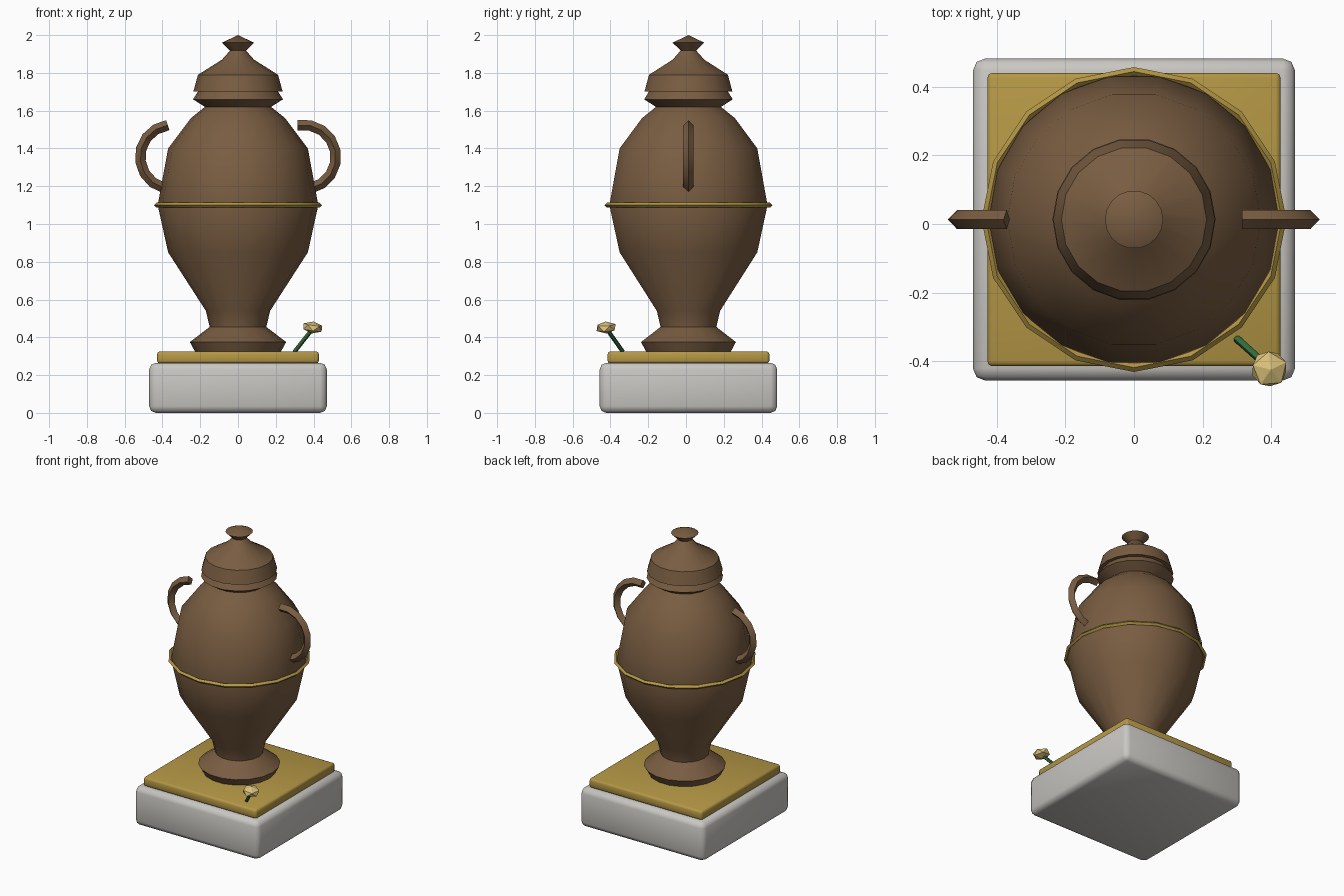
import bpy, bmesh, math
from mathutils import Vector

cube = bpy.data.objects.get("Cube")
if cube:
    bpy.data.objects.remove(cube, do_unlink=True)

CY = 0.013  # the urn and plinth axis


def material(name, rgb):
    m = bpy.data.materials.new(name)
    m.use_nodes = True
    m.diffuse_color = (*rgb, 1)
    m.node_tree.nodes["Principled BSDF"].inputs["Base Color"].default_value = (*rgb, 1)
    return m


BRONZE = material("brown bronze", (0.19, 0.108, 0.053))
GOLD = material("dull gold", (0.46, 0.31, 0.06))
STONE = material("grey stone", (0.58, 0.57, 0.54))
GREEN = material("stem green", (0.035, 0.15, 0.045))
CREAM = material("cream petal", (0.72, 0.54, 0.20))


def finish(ob, name, mat, angle=None):
    ob.name = ob.data.name = name
    ob.data.materials.append(mat)
    bpy.ops.object.select_all(action="DESELECT")
    ob.select_set(True)
    bpy.context.view_layer.objects.active = ob
    if angle:
        bpy.ops.object.shade_smooth_by_angle(angle=math.radians(angle))
    return ob


def from_bmesh(bm, name, mat, angle=None):
    bmesh.ops.recalc_face_normals(bm, faces=bm.faces)
    me = bpy.data.meshes.new(name)
    bm.to_mesh(me)
    bm.free()
    ob = bpy.data.objects.new(name, me)
    bpy.context.collection.objects.link(ob)
    return finish(ob, name, mat, angle)


def slab(name, half, z0, z1, bevel, segments, mat):
    bm = bmesh.new()
    bmesh.ops.create_cube(bm, size=1)
    for v in bm.verts:
        v.co = Vector((v.co.x * 2 * half, v.co.y * 2 * half + CY,
                       z0 + (v.co.z + 0.5) * (z1 - z0)))
    bmesh.ops.bevel(bm, geom=bm.edges[:], offset=bevel, segments=segments,
                    profile=0.5, affect="EDGES")
    return from_bmesh(bm, name, mat, 50)


def lathe(name, profile, mat, sides=18):
    bm = bmesh.new()
    verts = [bm.verts.new((r, CY, z)) for r, z in profile]
    edges = [bm.edges.new(pair) for pair in zip(verts, verts[1:])]
    bmesh.ops.spin(bm, geom=verts + edges, cent=(0, CY, 0), axis=(0, 0, 1),
                   angle=math.tau, steps=sides)
    bmesh.ops.remove_doubles(bm, verts=bm.verts, dist=0.0005)
    return from_bmesh(bm, name, mat, 32)


def tube(name, points, radius, sides, mat, angle=None):
    """Sweep a polygon section along a path lying in a vertical plane."""
    bm = bmesh.new()
    pts = [Vector(p) for p in points]
    side = (pts[-1] - pts[0]).cross(pts[1] - pts[0])
    side = side.normalized() if side.length > 1e-6 else Vector((1, 1, 0)).normalized()
    rings = []
    for i, p in enumerate(pts):
        t = (pts[min(i + 1, len(pts) - 1)] - pts[max(i - 1, 0)]).normalized()
        out = t.cross(side)
        rings.append([bm.verts.new(p + radius * (math.cos(a) * side + math.sin(a) * out))
                      for a in (math.tau * k / sides for k in range(sides))])
    for a, b in zip(rings, rings[1:]):
        for k in range(sides):
            n = (k + 1) % sides
            bm.faces.new((a[k], a[n], b[n], b[k]))
    bm.faces.new(rings[0])
    bm.faces.new(rings[-1])
    return from_bmesh(bm, name, mat, angle)


# Plinth and gilded plate
slab("plinth", 0.47, 0, 0.265, 0.035, 2, STONE)
slab("plinth_plate", 0.428, 0.262, 0.325, 0.014, 2, GOLD)

# Urn body with foot and neck
lathe("urn_body", [(0, 0.32), (0.225, 0.32), (0.255, 0.375), (0.15, 0.455), (0.17, 0.54),
                   (0.37, 0.85), (0.425, 1.1), (0.37, 1.4), (0.25, 1.56), (0.175, 1.62),
                   (0.238, 1.66), (0.21, 1.705), (0, 1.705)], BRONZE)

# Lid with knob
lathe("urn_lid", [(0, 1.702), (0.236, 1.702), (0.212, 1.79), (0.085, 1.87), (0.042, 1.918),
                  (0.085, 1.96), (0, 2.0)], BRONZE)

# Gold band round the widest part
bpy.ops.mesh.primitive_torus_add(location=(0, CY, 1.1), major_segments=16, minor_segments=4,
                                 major_radius=0.432, minor_radius=0.013)
finish(bpy.context.object, "gold_band", GOLD, 30)

# Handles: open arcs of diamond section, lower ends sunk into the body
for name, sign, start in (("left_handle", 1, 101), ("right_handle", -1, 82)):
    arc = [math.radians(start - 22.5 * i) for i in range(9)]
    tube(name, [(sign * (0.348 + 0.17 * math.cos(a)), CY, 1.355 + 0.17 * math.sin(a))
                for a in arc], 0.028, 4, BRONZE, 30)

# Flower resting on the plate corner
tube("flower_stem", [(0.3, -0.335, 0.325), (0.395, -0.42, 0.445)], 0.011, 6, GREEN, 60)
bpy.ops.mesh.primitive_ico_sphere_add(subdivisions=1, radius=1, location=(0.395, -0.423, 0.452),
                                      rotation=(0.12, 0.1, 0.4))
bloom = bpy.context.object
bloom.scale = (0.058, 0.058, 0.032)
finish(bloom, "flower_bloom", CREAM)
